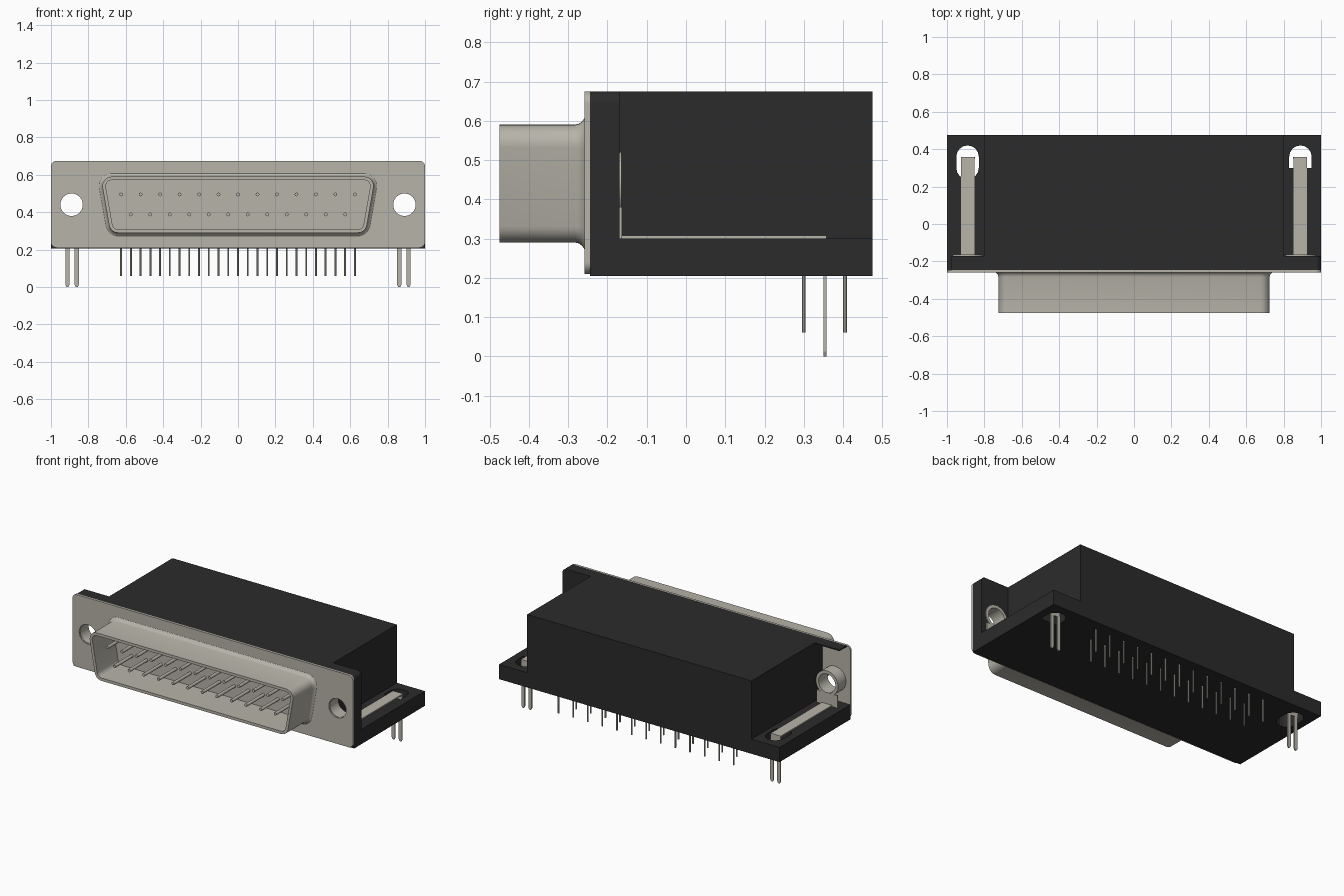
import bpy, bmesh, math
from mathutils import Vector

if "Cube" in bpy.data.objects:
    bpy.data.objects.remove(bpy.data.objects["Cube"], do_unlink=True)


def material(name, rgb):
    m = bpy.data.materials.new(name)
    m.use_nodes = True
    m.diffuse_color = (*rgb, 1)
    m.node_tree.nodes["Principled BSDF"].inputs["Base Color"].default_value = (*rgb, 1)
    return m


BLACK = material("black plastic", (0.024, 0.024, 0.024))
METAL = material("warm grey metal", (0.47, 0.455, 0.395))


def finish(bm, name, mat, smooth=False):
    bmesh.ops.recalc_face_normals(bm, faces=bm.faces)
    me = bpy.data.meshes.new(name)
    bm.to_mesh(me)
    bm.free()
    ob = bpy.data.objects.new(name, me)
    bpy.context.collection.objects.link(ob)
    me.materials.append(mat)
    if smooth:
        bpy.ops.object.select_all(action='DESELECT')
        ob.select_set(True)
        bpy.context.view_layer.objects.active = ob
        bpy.ops.object.shade_smooth_by_angle(angle=math.radians(35))
    return ob


def arc(cx, cy, r, a0, a1, n=8):
    return [(cx + r * math.cos(math.radians(a0 + (a1 - a0) * i / n)),
             cy + r * math.sin(math.radians(a0 + (a1 - a0) * i / n))) for i in range(n + 1)]


def circle(cx, cy, r, n=32):
    return arc(cx, cy, r, 0, 360, n)[:-1]


def rect(x0, x1, y0, y1):
    return [(x0, y0), (x1, y0), (x1, y1), (x0, y1)]


def prism(name, mat, loops, axis, lo, hi, smooth=False):
    """Extrude an outline with optional holes along y or z."""
    bm = bmesh.new()
    edges = []
    for loop in loops:
        vs = [bm.verts.new((u, lo, v) if axis == 'y' else (u, v, lo)) for u, v in loop]
        edges += [bm.edges.new((a, b)) for a, b in zip(vs, vs[1:] + vs[:1])]
    bmesh.ops.triangle_fill(bm, use_beauty=True, use_dissolve=False, edges=edges)
    ext = bmesh.ops.extrude_face_region(bm, geom=bm.faces[:], use_keep_orig=True)
    shift = Vector((0, hi - lo, 0)) if axis == 'y' else Vector((0, 0, hi - lo))
    bmesh.ops.translate(bm, vec=shift,
                        verts=[g for g in ext["geom"] if isinstance(g, bmesh.types.BMVert)])
    return finish(bm, name, mat, smooth)


def box(name, mat, x, y, z):
    return prism(name, mat, [rect(*x, *y)], 'z', *z)


def loft(name, mat, rings, smooth=True):
    """Skin a series of equal point rings and cap the last one."""
    bm = bmesh.new()
    rows = [[bm.verts.new(p) for p in ring] for ring in rings]
    for a, b in zip(rows, rows[1:]):
        for i in range(len(a)):
            j = (i + 1) % len(a)
            bm.faces.new((a[i], a[j], b[j], b[i]))
    bm.faces.new(rows[0])
    bm.faces.new(rows[-1])
    return finish(bm, name, mat, smooth)


HX, HZ = 0.89, 0.44            # mounting hole centre
Y_PLATE, Y_EAR = -0.245, -0.17

# Housing block and its base with a slot at each end
box("housing_block", BLACK, (-0.8, 0.8), (Y_PLATE, 0.475), (0.3, 0.675))
slot_right = arc(-HX, 0.36, 0.06, 0, 180) + arc(-HX, 0.30, 0.06, 180, 360)
slot_left = arc(HX, 0.36, 0.06, 0, 180) + [(HX - 0.06, 0.30), (HX + 0.06, 0.30)]
prism("housing_base", BLACK, [rect(-1, 1, Y_PLATE, 0.475), slot_right, slot_left],
      'z', 0.205, 0.3)

# Ears behind the flange: solid on the left, open behind a thin top on the right
ear = [(0.8, 0.3), (1, 0.3)] + arc(0.97, 0.645, 0.03, 0, 90) + [(0.8, 0.675)]
prism("left_ear", BLACK, [ear, circle(HX, HZ, 0.08)], 'y', Y_PLATE, Y_EAR)
box("right_ear_top", BLACK, (-0.975, -0.8), (Y_PLATE, Y_EAR), (0.667, 0.675))

# Metal flange with rounded corners and mounting holes
r = 0.03
flange = (arc(1 - r, 0.675 - r, r, 0, 90) + arc(-1 + r, 0.675 - r, r, 90, 180)
          + arc(-1 + r, 0.21 + r, r, 180, 270) + arc(1 - r, 0.21 + r, r, 270, 360))
prism("flange_plate", METAL, [flange, circle(-HX, HZ, 0.062), circle(HX, HZ, 0.062)],
      'y', -0.258, Y_PLATE)


# D-shaped shell with a flared root and a hollow inside
def d_ring(y, rad):
    pts = (arc(0.64, 0.34, rad, -90, -10) + arc(0.675, 0.54, rad, -10, 90)
           + arc(-0.675, 0.54, rad, 90, 190) + arc(-0.64, 0.34, rad, 190, 270))
    return [(u, y, v) for u, v in pts]


loft("connector_shell", METAL, [d_ring(y, rad) for y, rad in (
    (-0.250, 0.068), (-0.258, 0.068), (-0.264, 0.059), (-0.272, 0.053), (-0.283, 0.05),
    (-0.475, 0.05), (-0.475, 0.032), (-0.262, 0.032))])

# Contacts: 13 above and 12 below, each with a solder tail under the base
for i in range(25):
    x = -0.625 + i * 1.25 / 24
    upper = i % 2 == 0
    z, y = (0.495, 0.405) if upper else (0.388, 0.30)
    prism(f"contact_pin_{i + 1}", METAL, [circle(x, z, 0.010, 12)], 'y', -0.44, -0.255, True)
    prism(f"solder_tail_{i + 1}", METAL, [circle(x, y, 0.005, 8)], 'z', 0.06, 0.25, True)

# Mounting tubes and board-lock brackets
for side, s in (("left", 1), ("right", -1)):
    cx = s * HX
    prism(side + "_mounting_tube", METAL, [circle(cx, HZ, 0.08), circle(cx, HZ, 0.06)],
          'y', -0.25, -0.164, True)
    box(side + "_bracket_tab", METAL, (cx - 0.075, cx + 0.075), (Y_EAR, -0.163), (0.3, 0.38))
    box(side + "_bracket_strip", METAL, (cx - 0.036, cx + 0.036), (-0.165, 0.358), (0.3, 0.308))
    box(side + "_bracket_bend", METAL, (cx - 0.036, cx + 0.036), (0.35, 0.358), (0.22, 0.302))
    for k in (-1, 1):
        px = s * 0.887 + k * 0.025
        prong = [(px - 0.011, 0.23), (px - 0.011, 0.012), (px - 0.005, 0),
                 (px + 0.005, 0), (px + 0.011, 0.012), (px + 0.011, 0.23)]
        prism(f"{side}_bracket_prong_{'a' if k < 0 else 'b'}", METAL, [prong], 'y', 0.35, 0.358)
